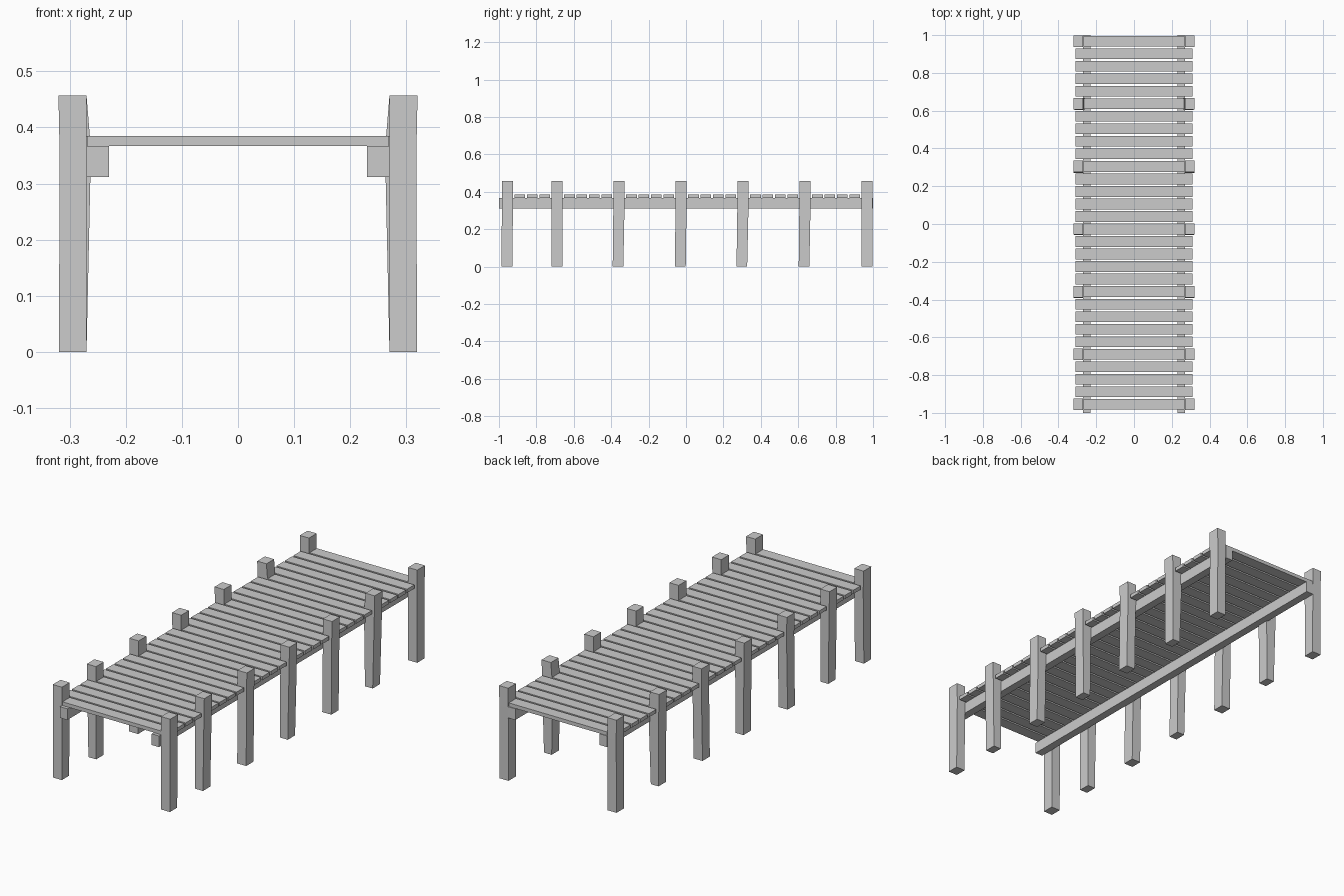
import bpy, bmesh

if "Cube" in bpy.data.objects:
    bpy.data.objects.remove(bpy.data.objects["Cube"])

PITCH = 0.0663
FIRST_Y = 0.968
POST_ROWS = (0, 5, 10, 15, 20, 25, 29)
LEAN = (0.0, -0.005, -0.006, -0.003, -0.005, 0.0, -0.002)


def make_object(name, bm):
    bmesh.ops.recalc_face_normals(bm, faces=bm.faces)
    mesh = bpy.data.meshes.new(name)
    bm.to_mesh(mesh)
    bm.free()
    obj = bpy.data.objects.new(name, mesh)
    bpy.context.collection.objects.link(obj)
    return obj


def loft(name, rings):
    """Rectangular rings (x0, x1, y0, y1, z) joined into a closed solid."""
    bm = bmesh.new()
    loops = []
    for x0, x1, y0, y1, z in rings:
        corners = ((x0, y0), (x1, y0), (x1, y1), (x0, y1))
        loops.append([bm.verts.new((x, y, z)) for x, y in corners])
    for a, b in zip(loops, loops[1:]):
        for i in range(4):
            j = (i + 1) % 4
            bm.faces.new((a[i], a[j], b[j], b[i]))
    bm.faces.new(loops[0][::-1])
    bm.faces.new(loops[-1])
    return make_object(name, bm)


def box(name, x0, x1, y0, y1, z0, z1):
    return loft(name, [(x0, x1, y0, y1, z0), (x0, x1, y0, y1, z1)])


def sided(side, inner, outer):
    return tuple(sorted((side * inner, side * outer)))


# Deck planks: shorter where they fit between a pair of posts
for i in range(30):
    y = FIRST_Y - i * PITCH
    half = 0.268 if i in POST_ROWS else 0.31
    box(f"plank_{i + 1:02d}", -half, half, y - 0.0285, y + 0.0285, 0.367, 0.385)

for side, label in ((-1, "left"), (1, "right")):
    # Long beam under the planks
    bx = sided(side, 0.23, 0.27)
    box(f"{label}_beam", *bx, -1.0, 1.0, 0.312, 0.367)

    # Posts: slightly tapered and leaning, one row bulging at deck height
    for n, row in enumerate(POST_ROWS):
        y = FIRST_Y - row * PITCH
        bottom = sided(side, 0.27, 0.312 if n % 2 else 0.319)
        mid = sided(side, 0.262 if n == 1 else 0.27, 0.318)
        top = sided(side, 0.27, 0.32)
        s = LEAN[n]
        loft(f"{label}_post_{n + 1}", [
            (*bottom, y - 0.029 + s, y + 0.028 + s, 0.0),
            (*mid, y - 0.03, y + 0.03, 0.36),
            (*top, y - 0.03, y + 0.03, 0.457)])
